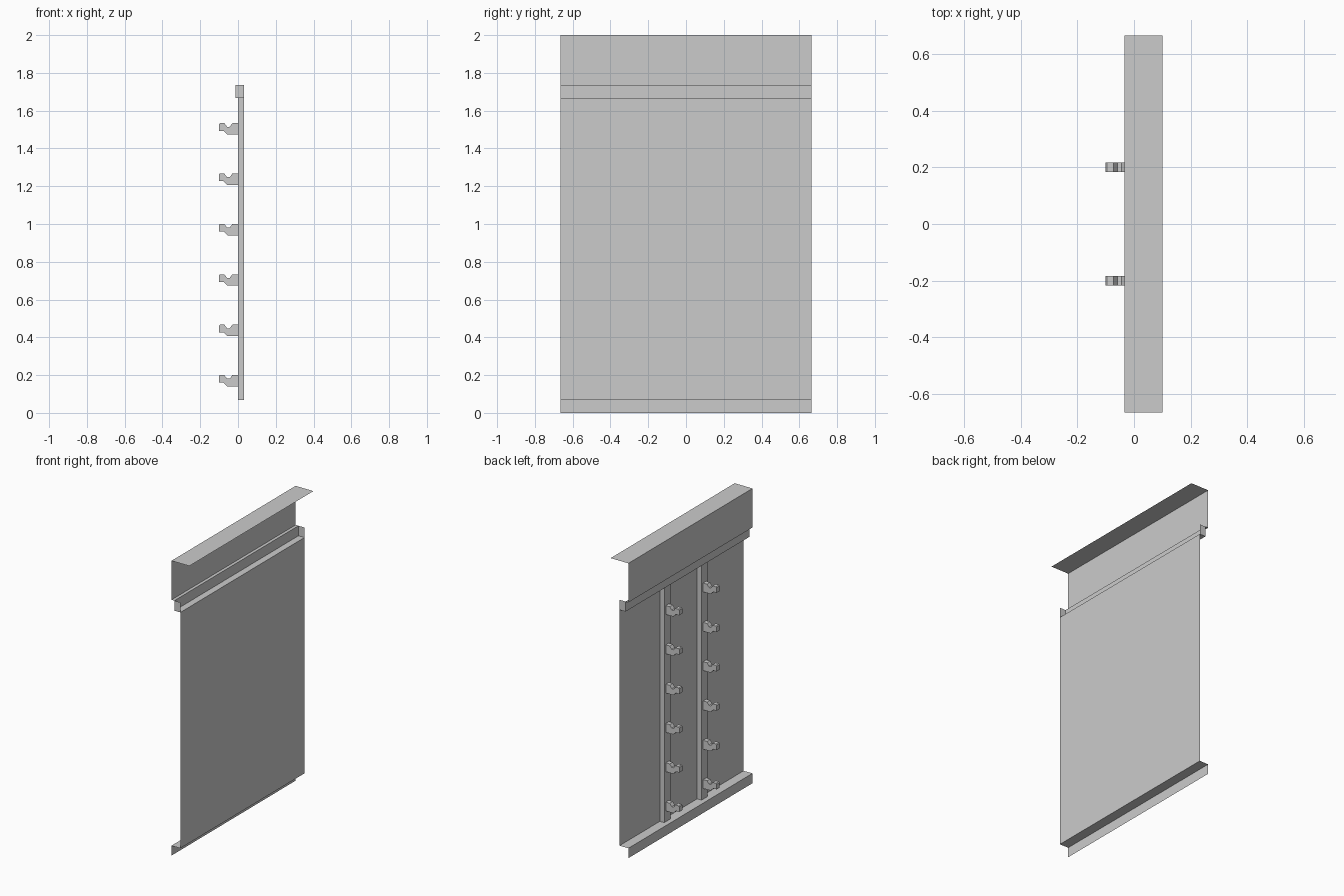
import bpy

if "Cube" in bpy.data.objects:
    bpy.data.objects.remove(bpy.data.objects["Cube"])

HALF = 0.665  # half length of the panel along y


def add_mesh(name, verts, faces):
    mesh = bpy.data.meshes.new(name)
    mesh.from_pydata(verts, [], faces)
    mesh.update()
    obj = bpy.data.objects.new(name, mesh)
    bpy.context.collection.objects.link(obj)
    return obj


def extrude_y(name, profile, y0, y1, solid):
    """Sweep an x-z profile along y, as a closed solid or an open sheet."""
    n = len(profile)
    verts = [(x, y, z) for y in (y0, y1) for x, z in profile]
    count = n if solid else n - 1
    faces = [(i, i + n, (i + 1) % n + n, (i + 1) % n) for i in range(count)]
    if solid:
        faces += [tuple(range(n)), tuple(reversed(range(n, 2 * n)))]
    return add_mesh(name, verts, faces)


# Folded thin sheet: foot flange, main panel, trough, upper wall, top flange
sheet = [(-0.033, 0), (-0.033, 0.067), (0.033, 0.067), (0.033, 1.667),
         (-0.012, 1.667), (-0.012, 1.735), (-0.033, 1.735), (-0.033, 2.0),
         (0.1, 2.0)]
extrude_y("folded_panel", list(reversed(sheet)), -HALF, HALF, False)

# Flat caps closing the trough ends
for label, y in (("near", -HALF), ("far", HALF)):
    add_mesh("trough_cap_" + label,
             [(-0.012, y, 1.667), (0.033, y, 1.667),
              (0.033, y, 1.735), (-0.012, y, 1.735)],
             [(0, 1, 2, 3) if y < 0 else (3, 2, 1, 0)])

# Rear posts, each carrying six notched hooks
post = [(0, 0.067), (0.033, 0.067), (0.033, 1.667), (0, 1.667)]
hook = [(0, 0), (0, 0.06), (-0.03, 0.06), (-0.044, 0.041), (-0.058, 0.041),
        (-0.072, 0.06), (-0.096, 0.06), (-0.101, 0.055), (-0.101, 0.02),
        (-0.076, 0.02), (-0.056, 0)]
hook.reverse()
for side, y in (("left", -0.2), ("right", 0.2)):
    extrude_y("post_" + side, post, y - 0.033, y + 0.033, True)
    for i in range(6):
        base = 0.14 + i * 0.2667
        extrude_y(f"hook_{side}_{i + 1}", [(x, z + base) for x, z in hook],
                  y - 0.0165, y + 0.0165, True)
